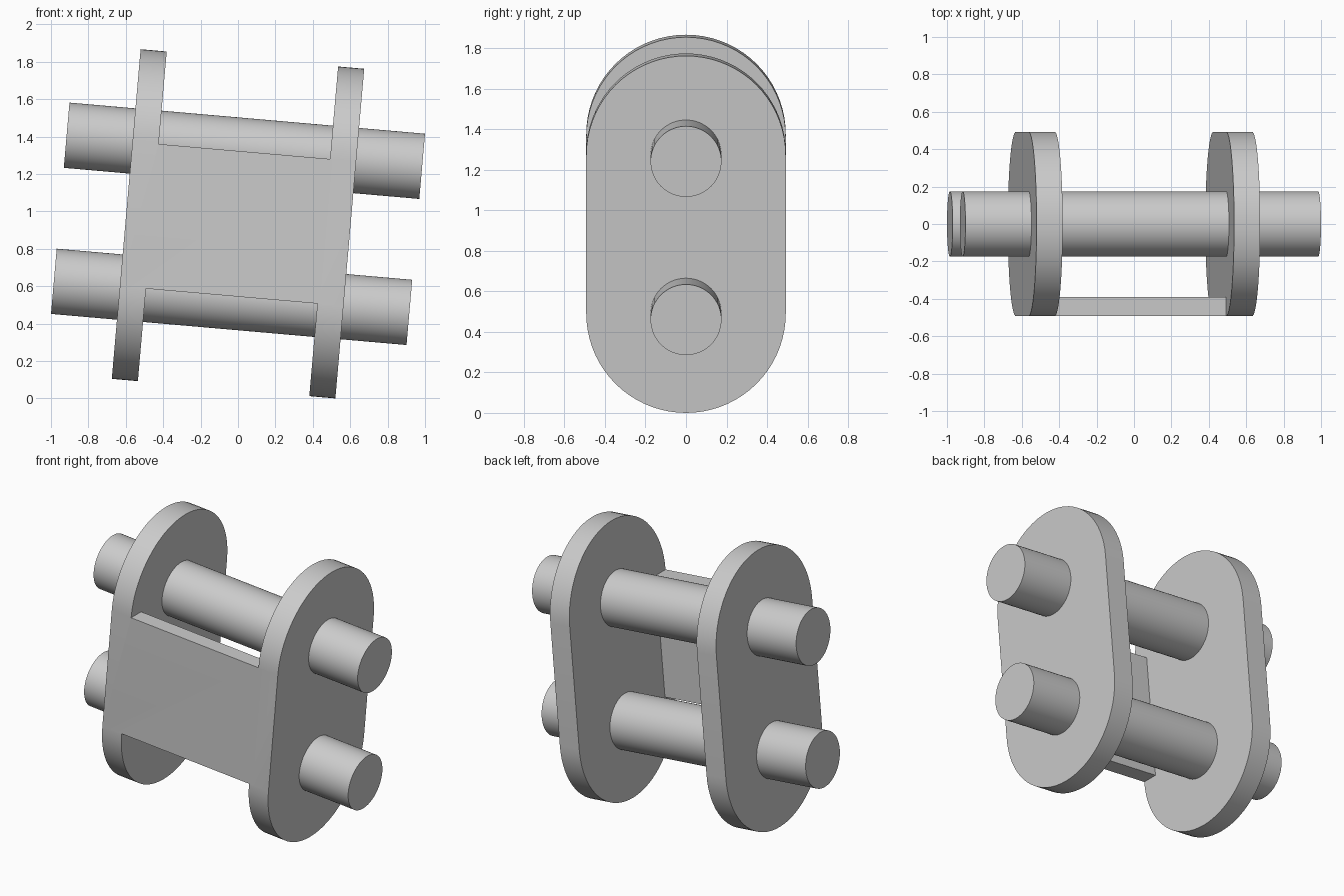
import bpy
import bmesh
from math import sin, cos, pi, radians
from mathutils import Matrix, Vector

cube = bpy.data.objects.get("Cube")
if cube:
    bpy.data.objects.remove(cube, do_unlink=True)

# Main dimensions
TILT = radians(5)
PLATE_R = 0.4925      # radius of the rounded plate ends
PIN_R = 0.175
PITCH = 0.392         # half the spacing between the pins
INNER, OUTER = 0.46, 0.60
PIN_HALF = 0.954
frame = Matrix.Translation((0, 0, 0.9335)) @ Matrix.Rotation(TILT, 4, 'Y')

grey = bpy.data.materials.new("plain grey")
grey.use_nodes = True
colour = (0.6, 0.6, 0.6, 1)
grey.diffuse_color = colour
grey.node_tree.nodes["Principled BSDF"].inputs["Base Color"].default_value = colour


def arc(radius, z, start, end, steps):
    """Points (y, z) along an arc centred on y = 0."""
    angles = [start + (end - start) * i / steps for i in range(steps + 1)]
    return [(radius * cos(a), z + radius * sin(a)) for a in angles]


def prism(name, profile, half):
    """Extrude a y-z profile along x from -half to half, in the tilted frame."""
    bm = bmesh.new()
    face = bm.faces.new([bm.verts.new((-half, y, z)) for y, z in profile])
    ext = bmesh.ops.extrude_face_region(bm, geom=[face], use_keep_orig=True)
    moved = [v for v in ext["geom"] if isinstance(v, bmesh.types.BMVert)]
    bmesh.ops.translate(bm, verts=moved, vec=Vector((2 * half, 0, 0)))
    bmesh.ops.recalc_face_normals(bm, faces=bm.faces)
    mesh = bpy.data.meshes.new(name)
    bm.to_mesh(mesh)
    bm.free()
    mesh.materials.append(grey)
    obj = bpy.data.objects.new(name, mesh)
    bpy.context.collection.objects.link(obj)
    obj.matrix_world = frame
    return obj


def select(obj):
    bpy.ops.object.select_all(action='DESELECT')
    obj.select_set(True)
    bpy.context.view_layer.objects.active = obj


def smooth(obj):
    select(obj)
    bpy.ops.object.shade_smooth_by_angle(angle=radians(30))


# Two rounded side plates joined by a front web, carved from one solid
body = prism("side_plates_and_web",
             arc(PLATE_R, PITCH, 0, pi, 36) + arc(PLATE_R, -PITCH, pi, 2 * pi, 36), OUTER)

# Cutter clears the middle, with a notch that leaves the web standing
web_h, web_back = 0.388, -0.39
cutter = prism("middle_cutter",
               [(1, -1), (1, 1), (-1, 1), (-1, web_h), (web_back, web_h),
                (web_back, -web_h), (-1, -web_h), (-1, -1)], INNER)
cutter.hide_render = True
bpy.context.view_layer.update()
cut = body.modifiers.new("clear_middle", 'BOOLEAN')
cut.operation = 'DIFFERENCE'
cut.solver = 'EXACT'
cut.object = cutter
select(body)
bpy.ops.object.modifier_apply(modifier=cut.name)
bpy.data.objects.remove(cutter, do_unlink=True)
smooth(body)

# Pins running through both plates
for name, z in (("upper_pin", PITCH), ("lower_pin", -PITCH)):
    smooth(prism(name, arc(PIN_R, z, 0, 2 * pi, 64)[:-1], PIN_HALF))
